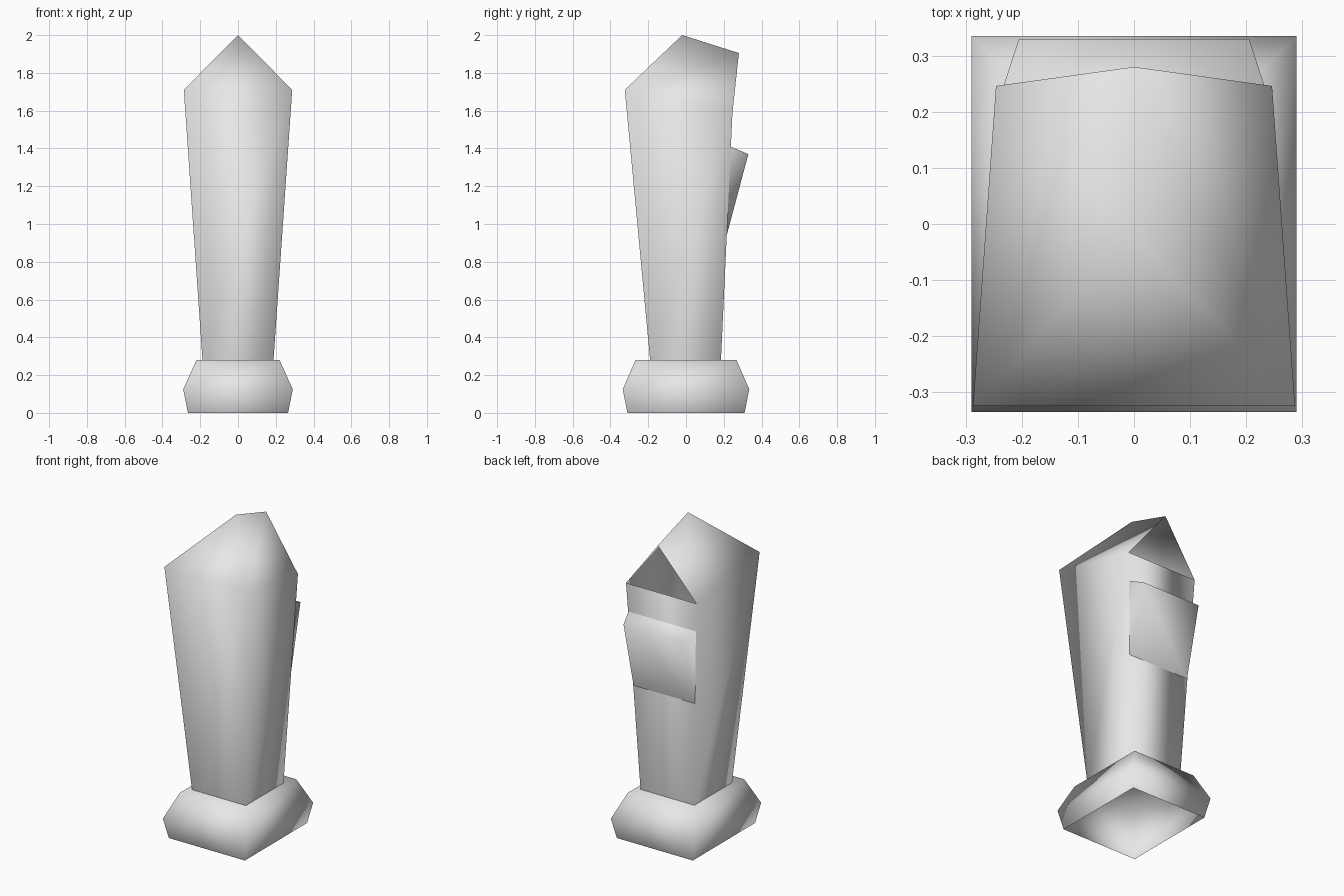
import bpy
import bmesh

cube = bpy.data.objects.get("Cube")
if cube:
    bpy.data.objects.remove(cube)

grey = bpy.data.materials.new("light_grey")
grey.use_nodes = True
colour = (0.8, 0.8, 0.8, 1)
grey.diffuse_color = colour
grey.node_tree.nodes["Principled BSDF"].inputs["Base Color"].default_value = colour


def rect(bm, hx, y0, y1, z0, z1):
    """Four-sided ring; front edge at y0, z0 and back edge at y1, z1."""
    back = hx[1]
    front = hx[0]
    pts = ((-front, y0, z0), (front, y0, z0), (back, y1, z1), (-back, y1, z1))
    return [bm.verts.new(p) for p in pts]


def bridge(bm, low, high):
    for i in range(4):
        j = (i + 1) % 4
        bm.faces.new((low[i], low[j], high[j], high[i]))


def finish(bm, name):
    mesh = bpy.data.meshes.new(name)
    bm.to_mesh(mesh)
    bm.free()
    mesh.materials.append(grey)
    mesh.shade_smooth()
    obj = bpy.data.objects.new(name, mesh)
    bpy.context.collection.objects.link(obj)
    return obj


# Base: bulging plinth, open underneath
bm = bmesh.new()
rings = [rect(bm, (hx, hx), -hy, hy, z, z)
         for hx, hy, z in ((0.265, 0.31, 0), (0.29, 0.335, 0.125), (0.22, 0.267, 0.28))]
for low, high in zip(rings, rings[1:]):
    bridge(bm, low, high)
bm.faces.new(rings[-1])
finish(bm, "base")

# Column: flaring hollow shaft with a peaked hood, open at the back gable
bm = bmesh.new()
foot = rect(bm, (0.188, 0.188), -0.19, 0.185, 0.28, 0.28)
eave = rect(bm, (0.287, 0.246), -0.324, 0.246, 1.71, 1.59)
bridge(bm, foot, eave)
peak = bm.verts.new((0, -0.02, 2))
ridge_end = bm.verts.new((0, 0.28, 1.905))
front_left, front_right, back_right, back_left = eave
bm.faces.new((front_left, front_right, peak))
bm.faces.new((front_right, back_right, ridge_end, peak))
bm.faces.new((back_left, front_left, peak, ridge_end))
finish(bm, "hooded_column")

# Back flap: wedge leaning out of the back wall
bm = bmesh.new()
left, right = [[bm.verts.new((s * x, y, z)) for x, y, z in
                ((0.236, 0.236, 1.41), (0.205, 0.33, 1.37), (0.215, 0.213, 0.93))]
               for s in (1, -1)]
bm.faces.new((left[0], right[0], right[1], left[1]))
bm.faces.new((left[1], right[1], right[2], left[2]))
bm.faces.new((left[0], left[1], left[2]))
bm.faces.new((right[0], right[2], right[1]))
finish(bm, "back_flap")
